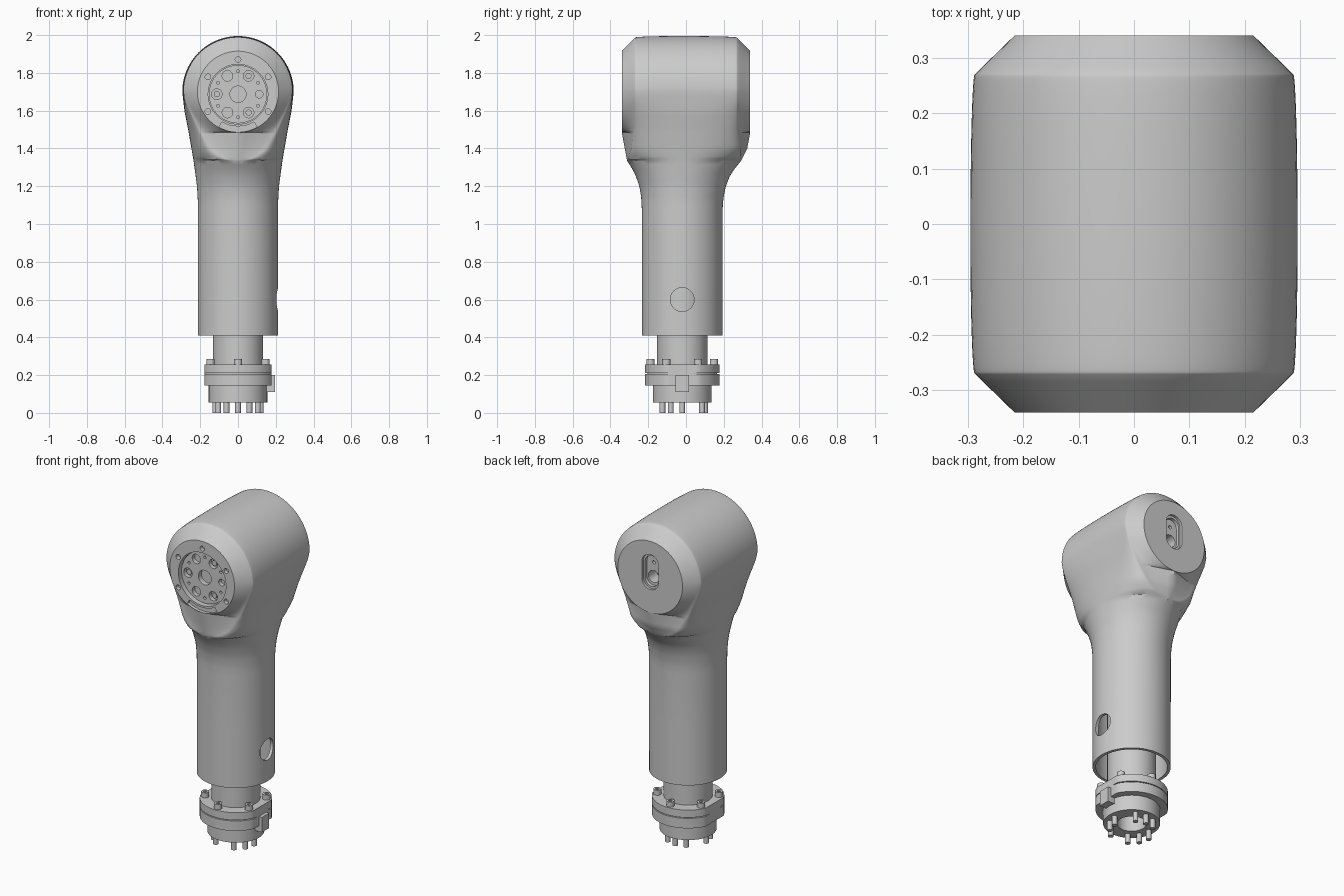
import bpy, bmesh
from math import sin, cos, pi, sqrt, radians

if "Cube" in bpy.data.objects:
    bpy.data.objects.remove(bpy.data.objects["Cube"])

GREY = (0.6, 0.6, 0.6, 1)
mat = bpy.data.materials.new("grey metal")
mat.use_nodes = True
mat.diffuse_color = GREY
mat.node_tree.nodes["Principled BSDF"].inputs["Base Color"].default_value = GREY

HEAD_Z, AXIS_Y, FACE_R = 1.70, -0.02, 0.215
CREASE_Z = 1.335


def finish(name, bm, smooth=True):
    bmesh.ops.remove_doubles(bm, verts=bm.verts, dist=1e-5)
    bmesh.ops.recalc_face_normals(bm, faces=bm.faces)
    mesh = bpy.data.meshes.new(name)
    bm.to_mesh(mesh)
    bm.free()
    mesh.materials.append(mat)
    obj = bpy.data.objects.new(name, mesh)
    bpy.context.collection.objects.link(obj)
    if smooth:
        shade(obj)
    return obj


def shade(obj):
    bpy.ops.object.select_all(action='DESELECT')
    obj.select_set(True)
    bpy.context.view_layer.objects.active = obj
    bpy.ops.object.shade_smooth_by_angle(angle=radians(32))


def circle(r, u=0, v=0, n=40):
    return [(u + r * cos(2 * pi * i / n), v + r * sin(2 * pi * i / n)) for i in range(n)]


def prism(name, outline, a, b, axis, smooth=True):
    """Extrude a flat outline from a to b along an axis."""
    place = {'X': lambda u, v, t: (t, u, v), 'Y': lambda u, v, t: (u, t, v),
             'Z': lambda u, v, t: (u, v, t)}[axis]
    bm = bmesh.new()
    ends = [[bm.verts.new(place(u, v, t)) for u, v in outline] for t in (a, b)]
    for e in ends:
        bm.faces.new(e)
    n = len(outline)
    for i in range(n):
        j = (i + 1) % n
        bm.faces.new((ends[0][i], ends[0][j], ends[1][j], ends[1][i]))
    return finish(name, bm, smooth)


def cut(obj, outline, a, b, axis):
    tool = prism("cutter", outline, a, b, axis, False)
    tool.hide_render = True
    mod = obj.modifiers.new("cut", 'BOOLEAN')
    mod.operation, mod.solver, mod.object = 'DIFFERENCE', 'EXACT', tool
    bpy.ops.object.select_all(action='DESELECT')
    bpy.context.view_layer.objects.active = obj
    bpy.ops.object.modifier_apply(modifier=mod.name)
    bpy.data.objects.remove(tool)


def table(z, rows):
    if z <= rows[0][0]:
        return rows[0][1]
    for (z0, a), (z1, b) in zip(rows, rows[1:]):
        if z <= z1:
            return a + (b - a) * (z - z0) / (z1 - z0)
    return rows[-1][1]


# Housing: half sections stacked up the tube, then swept over the round head
WIDTH = [(0.41, .2125), (1.12, .2125), (1.2, .217), (1.34, .236), (1.5, .264), (1.6, .284), (1.7, .295)]
DEPTH = [(0.41, .2325), (1.08, .234), (1.14, .237), (1.2, .247), (1.26, .268), (1.3, .289), (1.335, .312)]
SHOULDER_X = [(1.335, 0), (1.345, .06), (1.37, .105), (1.4, .14), (1.5, .2), (1.6, .252), (1.65, .275), (1.7, .287)]
SHOULDER_Y = [(1.335, .311), (1.4, .292), (1.5, .277), (1.7, .27)]
BACK_OFFSET = [(1.1, .04), (1.25, .034), (1.335, .02), (1.4, 0)]


def half_section(z):
    w, g = table(z, WIDTH), table(z, SHOULDER_X)
    f = sqrt(max(0, FACE_R ** 2 - (HEAD_Z - z) ** 2))
    if z < CREASE_Z:
        peak = side = table(z, DEPTH)
    else:
        peak = table(z, [(CREASE_Z, .312), (1.485, .34)])
        side = table(z, SHOULDER_Y)
    halves = []
    for s in (-1, 1):
        off = table(z, BACK_OFFSET) if s > 0 else 0
        p, q = s * (peak - off), s * (side - off)
        pts = [(f * i / 4, p) for i in range(4)]
        pts += [(f + (g - f) * i / 5, p + (q - p) * i / 5) for i in range(5)]
        pts += [(g + (w - g) * sin(a), AXIS_Y + (q - AXIS_Y) * cos(a))
                for a in (pi / 2 * i / 16 for i in range(17))]
        halves.append(pts)
    return halves[0] + halves[1][-2::-1]


levels = [0.41, 0.75, 1.08] + [1.08 + 0.255 * i / 12 for i in range(1, 13)]
levels += [1.345, 1.358, 1.37, 1.385, 1.4, 1.42, 1.44, 1.46, 1.475]
levels += [HEAD_Z - FACE_R * cos(pi / 2 * i / 12) for i in range(13)]

bm = bmesh.new()


def strips(rings):
    rows = [[bm.verts.new(p) for p in ring] for ring in rings]
    for r0, r1 in zip(rows, rows[1:]):
        for i in range(len(r0) - 1):
            bm.faces.new((r0[i], r0[i + 1], r1[i + 1], r1[i]))


for sx in (1, -1):
    strips([[(sx * x, y, z) for x, y in half_section(z)] for z in levels])
top = half_section(HEAD_Z)
strips([[(x * cos(t), y, HEAD_Z + x * sin(t)) for x, y in top]
        for t in (pi * i / 48 for i in range(49))])
base = half_section(levels[0])
bm.faces.new([bm.verts.new((x, y, levels[0])) for x, y in
              base + [(-x, y) for x, y in base[-2:0:-1] if x > 1e-6]])
bmesh.ops.remove_doubles(bm, verts=bm.verts, dist=1e-5)
bmesh.ops.dissolve_degenerate(bm, edges=bm.edges, dist=1e-5)
housing = finish("arm_housing", bm, False)

# Housing openings: tube bore, side port, joint socket and rear slot
FACE_Z = 1.687


def polar(r, deg):
    return r * cos(radians(deg)), FACE_Z + r * sin(radians(deg))


def capsule(r, half, v):
    arc = [pi * i / 16 for i in range(17)]
    return ([(r * cos(t), v + half + r * sin(t)) for t in arc] +
            [(-r * cos(t), v - half - r * sin(t)) for t in arc])


cut(housing, circle(0.195, 0, AXIS_Y, 64), 0.3, 1.15, 'Z')
cut(housing, circle(0.063, AXIS_Y, 0.6), 0.13, 0.4, 'X')
cut(housing, circle(0.158, 0, FACE_Z, 64), -0.5, -0.27, 'Y')
cut(housing, capsule(0.055, 0.05, 1.73), 0.325, 0.5, 'Y')
cut(housing, capsule(0.045, 0.047, 1.73), 0.305, 0.5, 'Y')
cut(housing, circle(0.036, 0, 1.69), 0.23, 0.5, 'Y')
cut(housing, circle(0.01, 0, 1.775, 16), 0.27, 0.5, 'Y')
cut(housing, [polar(0.17, d) for d in range(-120, -59, 5)] +
    [polar(0.2, d) for d in range(-60, -121, -5)], -0.5, -0.32, 'Y')
for deg in (30, 90, 150, 210, 330):
    cut(housing, circle(0.015, *polar(0.184, deg), 16), -0.5, -0.315, 'Y')
shade(housing)

# Joint plate inside the socket
plate = prism("joint_plate", circle(0.154, 0, FACE_Z, 64), -0.315, -0.26, 'Y', False)
cut(plate, circle(0.043, 0, FACE_Z), -0.5, -0.285, 'Y')
for k in range(6):
    hole = polar(0.112, 60 * k)
    cut(plate, circle(0.02 if k == 0 else 0.028, *hole, 24), -0.5, -0.29, 'Y')
    cut(plate, circle(0.008, *polar(0.122, 60 * k + 30), 12), -0.5, -0.3, 'Y')
    if k % 2:
        prism("joint_bolt", circle(0.016, *hole, 16), -0.305, -0.28, 'Y')
shade(plate)

# Turned shaft with flanges, hub and central bore
profile = [(.133, 1.14), (.133, .255), (.197, .255), (.197, .21), (.185, .21), (.185, .205),
           (.197, .205), (.197, .145), (.155, .145), (.155, .055), (.08, .055), (.08, 1.14)]
bm = bmesh.new()
SEG = 72
rings = []
for k in range(SEG):
    a = 2 * pi * k / SEG
    rings.append([bm.verts.new((max(-.177, min(.177, r * cos(a))), AXIS_Y + r * sin(a), z))
                  for r, z in profile])
for k in range(SEG):
    r0, r1 = rings[k], rings[(k + 1) % SEG]
    for i in range(len(profile)):
        j = (i + 1) % len(profile)
        bm.faces.new((r0[i], r0[j], r1[j], r1[i]))
finish("shaft_and_flange", bm)

# Locating tab on the flange
prism("flange_tab", [(-.055, .11), (.015, .11), (.015, .2), (-.055, .2)], 0.15, 0.197, 'X', False)

# Socket-head bolts on top of the flange
for k in range(6):
    a = radians(30 + 60 * k)
    bolt = prism("flange_bolt", circle(0.022, .168 * cos(a), AXIS_Y + .168 * sin(a), 20), .25, .285, 'Z', False)
    cut(bolt, circle(0.011, .168 * cos(a), AXIS_Y + .168 * sin(a), 6), .27, .4, 'Z')
    shade(bolt)

# Pins under the hub
for deg in (0, 60, 90, 120, 180, -30, -60, -120, -150):
    a = radians(deg)
    prism("hub_pin", circle(0.015, .121 * cos(a), AXIS_Y + .121 * sin(a), 16), 0, .07, 'Z')
